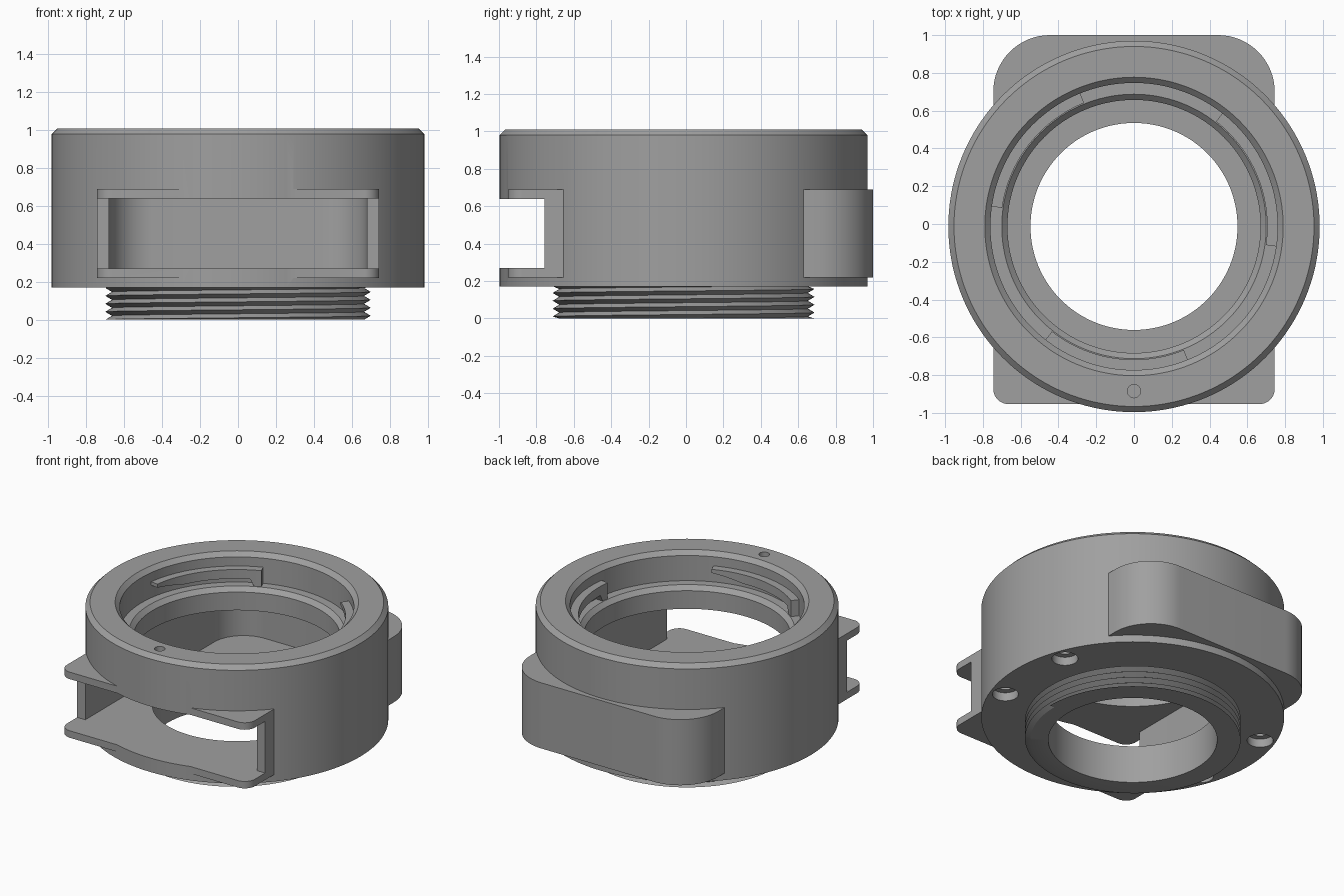
import bpy, bmesh, math
from math import sin, cos, pi, radians

if "Cube" in bpy.data.objects:
    bpy.data.objects.remove(bpy.data.objects["Cube"])

CY = -0.013      # y of the ring axis
SEG = 144

grey = bpy.data.materials.new("grey plastic")
grey.diffuse_color = (0.35, 0.35, 0.35, 1)
grey.use_nodes = True
grey.node_tree.nodes["Principled BSDF"].inputs["Base Color"].default_value = grey.diffuse_color


def make(name, verts, faces):
    me = bpy.data.meshes.new(name)
    me.from_pydata(verts, [], faces)
    bm = bmesh.new()
    bm.from_mesh(me)
    bmesh.ops.remove_doubles(bm, verts=bm.verts, dist=1e-5)
    bmesh.ops.recalc_face_normals(bm, faces=bm.faces)
    bm.to_mesh(me)
    bm.free()
    me.materials.append(grey)
    ob = bpy.data.objects.new(name, me)
    bpy.context.collection.objects.link(ob)
    return ob


def lathe(name, prof, x=0, y=CY, seg=SEG):
    """Solid of revolution; flat caps close the first and last rings."""
    n = len(prof)
    verts = [(x + r * cos(2 * pi * i / seg), y + r * sin(2 * pi * i / seg), z)
             for i in range(seg) for r, z in prof]
    faces = [(i * n + k, (i + 1) % seg * n + k, (i + 1) % seg * n + k + 1, i * n + k + 1)
             for i in range(seg) for k in range(n - 1)]
    faces += [[i * n for i in range(seg)], [i * n + n - 1 for i in range(seg)]]
    return make(name, verts, faces)


def rounded_block(name, hx, y0, y1, rf, rb, z0, z1):
    """Upright block with front corner radius rf and back corner radius rb."""
    pts = []
    for sx, y, r, a0 in ((1, y1 - rb, rb, 0), (-1, y1 - rb, rb, 90),
                         (-1, y0 + rf, rf, 180), (1, y0 + rf, rf, 270)):
        for k in range(17):
            a = radians(a0 + 90 * k / 16)
            pts.append((sx * (hx - r) + r * cos(a), y + r * sin(a)))
    n = len(pts)
    verts = [(x, y, z) for z in (z0, z1) for x, y in pts]
    faces = [(i, (i + 1) % n, n + (i + 1) % n, n + i) for i in range(n)]
    faces += [list(range(n)), list(range(n, 2 * n))]
    return make(name, verts, faces)


def boolean(ob, tool, op):
    m = ob.modifiers.new(op, 'BOOLEAN')
    m.operation, m.object, m.solver = op, tool, 'EXACT'
    bpy.context.view_layer.objects.active = ob
    bpy.ops.object.modifier_apply(modifier=m.name)
    bpy.data.objects.remove(tool)


# Housing: chamfered drum joined with the drawer box
body = lathe("housing", [(0.983, 0.17), (0.983, 0.98), (0.953, 1.01)])
boolean(body, rounded_block("drawer_box", 0.745, -0.953, 1.0, 0.08, 0.3, 0.22, 0.69), 'UNION')

# Drawer slot, open at the front, and the clearance between the front lips
boolean(body, rounded_block("slot", 0.68, -1.2, 0.935, 0.02, 0.235, 0.27, 0.64), 'DIFFERENCE')
boolean(body, rounded_block("lip_gap", 1.2, -1.3, -0.757, 0.01, 0.01, 0.27, 0.64), 'DIFFERENCE')

# Stepped central bore
boolean(body, lathe("bore", [(0.548, -0.1), (0.548, 0.45), (0.67, 0.45), (0.67, 0.77), (0.70, 0.80),
                             (0.76, 0.80), (0.76, 0.98), (0.80, 1.02), (0.80, 1.1)]), 'DIFFERENCE')

# Counterbored screw holes below, index dot on top
for a in (20, -20, 160, 200):
    x, y = 0.88 * cos(radians(a)), CY + 0.88 * sin(radians(a))
    boolean(body, lathe("screw_hole", [(0.085, 0.1), (0.085, 0.23), (0.045, 0.23), (0.045, 0.4)],
                        x, y, 32), 'DIFFERENCE')
boolean(body, lathe("index_dot", [(0.035, 0.97), (0.035, 1.1)], 0, -0.885, 32), 'DIFFERENCE')

# Threaded neck: helical ridges outside, plain bore inside
pitch, top, rows = 0.042, 0.172, range(-2, 10)
verts, faces, n = [], [], len(rows) + 2
for i in range(SEG + 1):
    t = i / SEG
    ring = [(0.548, 0.0)]
    ring += [(0.70 if k % 2 else 0.665, min(max((k / 2 + t) * pitch, 0), top)) for k in rows]
    ring.append((0.548, top))
    verts += [(r * cos(2 * pi * t), CY + r * sin(2 * pi * t), z) for r, z in ring]
for i in range(SEG):
    for k in range(n):
        a, b = i * n + k, i * n + (k + 1) % n
        if k != n - 2:       # the upper end sits against the housing
            faces.append((a, a + n, b + n, b))
neck = make("threaded_neck", verts, faces)


# Bayonet tabs: tapered arc with a stop at one end
def bayonet_tab(name, start, sweep):
    verts, steps = [], 30
    for i in range(steps + 1):
        t = i / steps
        a = radians(start + sweep * t)
        low = 0.80 if t < 0.07 else 0.85 + 0.04 * max(0, (t - 0.7) / 0.3)
        for r, z in ((0.705, low), (0.765, low), (0.765, 0.915), (0.705, 0.915)):
            verts.append((r * cos(a), CY + r * sin(a), z))
    faces = [(4 * i + k, 4 * i + (k + 1) % 4, 4 * i + 4 + (k + 1) % 4, 4 * i + 4 + k)
             for i in range(steps) for k in range(4)]
    faces += [(0, 1, 2, 3), tuple(4 * steps + k for k in range(4))]
    return make(name, verts, faces)


tabs = [bayonet_tab("bayonet_tab_%d" % (i + 1), 112 + 120 * i, 60) for i in range(3)]

# Smooth curved walls, keep edges crisp
for ob in [body, neck] + tabs:
    bpy.ops.object.select_all(action='DESELECT')
    ob.select_set(True)
    bpy.context.view_layer.objects.active = ob
    bpy.ops.object.shade_smooth_by_angle(angle=radians(25))
